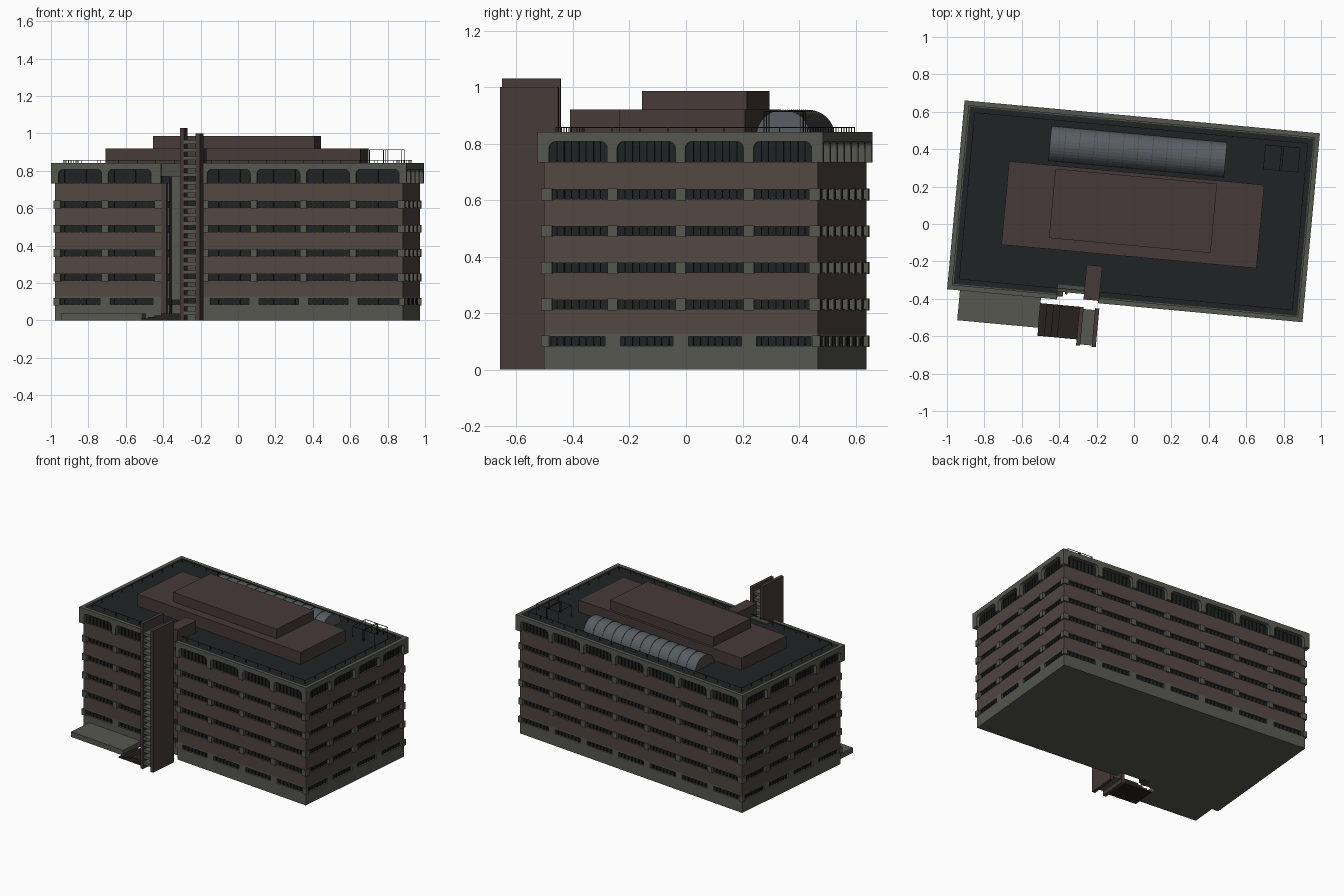
import bpy, bmesh, math
from mathutils import Matrix, Vector

if "Cube" in bpy.data.objects:
    bpy.data.objects.remove(bpy.data.objects["Cube"])

# Building is turned about 5 degrees; everything is built in its own u,v axes
M = Matrix.Translation((-0.0025, 0.068, 0)) @ Matrix.Rotation(math.radians(-5.3), 4, 'Z')


def mat(name, c):
    m = bpy.data.materials.new(name)
    m.diffuse_color = (*c, 1)
    m.use_nodes = True
    m.node_tree.nodes["Principled BSDF"].inputs["Base Color"].default_value = m.diffuse_color
    return m


BRICK = mat("brick", (0.085, 0.061, 0.053))
DARK_BRICK = mat("dark_brick", (0.062, 0.042, 0.040))
CONC = mat("concrete", (0.095, 0.095, 0.080))
ROOF = mat("roof_grey", (0.072, 0.072, 0.066))
GLASS = mat("dark_glass", (0.014, 0.017, 0.018))
VAULT = mat("vault_glass", (0.095, 0.11, 0.125))
BLACK = mat("dark_stone", (0.02, 0.014, 0.013))


def finish(name, bm, m):
    bmesh.ops.recalc_face_normals(bm, faces=bm.faces)
    me = bpy.data.meshes.new(name)
    bm.to_mesh(me)
    bm.free()
    me.materials.append(m)
    ob = bpy.data.objects.new(name, me)
    bpy.context.collection.objects.link(ob)
    ob.matrix_world = M
    return ob


def boxes(name, items, m):
    """items: (u0, u1, v0, v1, z0, z1)"""
    bm = bmesh.new()
    for a, b, c, d, e, f in items:
        t = Matrix.Translation(((a + b) / 2, (c + d) / 2, (e + f) / 2))
        bmesh.ops.create_cube(bm, size=1, matrix=t @ Matrix.Diagonal((abs(b - a), abs(d - c), abs(f - e), 1)))
    return finish(name, bm, m)


def add_prism(bm, pts, vec):
    f = bm.faces.new([bm.verts.new(p) for p in pts])
    r = bmesh.ops.extrude_face_region(bm, geom=[f])
    bmesh.ops.translate(bm, vec=vec, verts=[g for g in r['geom'] if isinstance(g, bmesh.types.BMVert)])


A, B = 0.934, 0.487            # body half sizes
RA, RB = 0.954, 0.507          # roof half sizes
N0, N1 = -0.365, -0.145        # stair recess in the front
LEVELS = [0.10, 0.23, 0.36, 0.49, 0.62]


def footprint(a, b, depth):
    v = -0.487 + depth
    return [(-a, -b), (N0, -b), (N0, v), (N1, v), (N1, -b), (a, -b), (a, b), (-a, b)]


def slab(name, a, b, depth, spans, m):
    bm = bmesh.new()
    for z0, z1 in spans:
        add_prism(bm, [(u, v, z0) for u, v in footprint(a, b, depth)], Vector((0, 0, z1 - z0)))
    return finish(name, bm, m)


# Main body: glass core with solid bands between the window strips
slab("window_core", A - 0.012, B - 0.012, 0.06, [(0.01, 0.835)], GLASS)
slab("base_wall", A, B, 0.05, [(0, 0.084), (0.117, 0.127)], CONC)
slab("brick_bands", A, B, 0.05,
     [(0.127, 0.214), (0.247, 0.344), (0.377, 0.474), (0.507, 0.604), (0.637, 0.735)], BRICK)
slab("roof_deck", RA - 0.006, RB - 0.006, 0.03, [(0.808, 0.832)], ROOF)

# Each side: map (along, outward) to (u, v), and which bays it has
SIDES = {
    "front": (lambda s, d: (s, -B - d), RA, 7),
    "back": (lambda s, d: (s, B + d), RA, 7),
    "right": (lambda s, d: (A + d, s), RB, 4),
    "left": (lambda s, d: (-A - d, s), RB, 4),
}
PIER, END, TOP, LOW = 0.035, 0.04, 0.808, 0.733


def comb(s0, s1, bays):
    """fascia outline with round-cornered openings along its lower edge"""
    pts, r = [(s0, 0.842), (s0, LOW)], 0.025
    for b0, b1 in bays:
        pts.append((b0, LOW))
        for i in range(5):
            t = math.pi / 2 * i / 4
            pts.append((b0 + r - r * math.cos(t), TOP - r + r * math.sin(t)))
        for i in range(5):
            t = math.pi / 2 * i / 4
            pts.append((b1 - r + r * math.sin(t), TOP - r + r * math.cos(t)))
        pts.append((b1, LOW))
    return pts + [(s1, LOW), (s1, 0.842)]


for side, (mp, half, n) in SIDES.items():
    w = (2 * half - 2 * END - (n - 1) * PIER) / n
    bays = [(-half + END + k * (w + PIER), -half + END + k * (w + PIER) + w) for k in range(n)]

    def sbox(s0, s1, d0, d1, z0, z1):
        (a, c), (b, d) = mp(s0, d0), mp(s1, d1)
        return (a, b, c, d, z0, z1)

    # Arcaded fascia
    groups = [(-half, half, bays)]
    if side == "front":
        groups = [(-half, N0, bays[:2]), (N1, half, bays[3:])]
    bm = bmesh.new()
    for s0, s1, bb in groups:
        o, i = Vector((*mp(0, 0.02), 0)), Vector((*mp(0, -0.006), 0))
        add_prism(bm, [(*mp(s, 0.02), z) for s, z in comb(s0, s1, bb)], i - o)
    finish(side + "_fascia", bm, CONC)

    # Window brackets at the bay lines, base piers, mullions
    if side == "front":
        bays.pop(2)
    joints = [-half + 0.032, half - 0.032] + [b[0] - PIER / 2 for b in bays[1:]]
    if side == "front":
        joints = [j for j in joints if not N0 < j < N1] + [N0 - 0.016, N1 + 0.016]
    brackets, piers, mull = [], [], []
    for j in joints:
        for z in LEVELS[1:]:
            brackets.append(sbox(j - 0.018, j + 0.018, -0.02, 0.009, z - 0.021, z + 0.021))
        piers.append(sbox(j - 0.027 if abs(j) < half - 0.04 else j - 0.012,
                          j + 0.027 if abs(j) < half - 0.04 else j + 0.012,
                          -0.02, 0, 0.08, 0.12))
    for e in (-1, 1):
        if not (side == "front" and e == 0):
            j = e * (half - 0.024)
            brackets.append(sbox(j - 0.012, j + 0.012, -0.02, 0.009, 0.08, 0.121))
    for b0, b1 in bays:
        for i in range(1, 8):
            s = b0 + (b1 - b0) * i / 8
            for z in LEVELS:
                mull.append(sbox(s - 0.0015, s + 0.0015, -0.014, -0.005, z - 0.018, z + 0.018))
            mull.append(sbox(s - 0.0015, s + 0.0015, -0.014, -0.005, 0.73, 0.81))
    boxes(side + "_brackets", brackets, CONC)
    boxes(side + "_base_piers", piers, CONC)
    boxes(side + "_mullions", mull, BLACK)

# Stair recess infill
boxes("recess_brick_jamb", [(N0, N0 + 0.03, -0.49, -0.42, 0, 0.735)], DARK_BRICK)
boxes("recess_panel", [(-0.315, -0.25, -0.445, -0.42, 0.11, 0.77)], CONC)
boxes("recess_column", [(-0.325, -0.312, -0.475, -0.42, 0, 0.77)], BLACK)
boxes("recess_lintel", [(N0, N1, -0.465, -0.43, 0.77, 0.84)], ROOF)

# Free-standing stair tower: two brick fins with plates between
boxes("tower_fins", [(-0.24, -0.218, -0.742, -0.535, 0, 1.03),
                     (-0.156, -0.134, -0.742, -0.535, 0, 1.0)], DARK_BRICK)
boxes("tower_plates", [(-0.219, -0.155, -0.735, -0.545, 0.03 + 0.0435 * i, 0.05 + 0.0435 * i)
                       for i in range(22)], CONC)
boxes("tower_link", [(-0.223, -0.139, -0.494, -0.308, 0.825, 0.92)], DARK_BRICK)

# Entrance steps and terrace
boxes("entrance_steps", [(-0.45 + 0.035 * i, -0.24, -0.71, -0.535, 0.009 * i, 0.009 * (i + 1))
                         for i in range(4)], BLACK)
boxes("terrace", [(-0.885, -0.45, -0.667, -0.48, 0, 0.037)], CONC)

# Roof storeys
boxes("lower_penthouse", [(-0.687, 0.683, -0.243, 0.205, 0.825, 0.92)], DARK_BRICK)
boxes("upper_penthouse", [(-0.437, 0.431, -0.184, 0.188, 0.915, 0.987)], DARK_BRICK)


# Barrel-vaulted skylight with ribs
def arch(u, r, h):
    return [(u, 0.32 + r * math.cos(math.pi * i / 16), 0.83 + h * math.sin(math.pi * i / 16)) for i in range(17)]


bm = bmesh.new()
add_prism(bm, arch(-0.478, 0.093, 0.087), Vector((0.943, 0, 0)))
finish("skylight_vault", bm, VAULT)
bm = bmesh.new()
for k in range(13):
    add_prism(bm, arch(-0.479 + 0.0783 * k, 0.095, 0.09), Vector((0.004, 0, 0)))
finish("skylight_ribs", bm, ROOF)

# Roof railing
rail, t, ru, rv = [], 0.0015, 0.894, 0.447
for e in (-1, 1):
    rail.append((-ru, ru, e * rv - t, e * rv + t, 0.856, 0.859))
    rail.append((e * ru - t, e * ru + t, -rv, rv, 0.856, 0.859))
    for i in range(19):
        u = -ru + 2 * ru * i / 18
        rail.append((u - t, u + t, e * rv - t, e * rv + t, 0.83, 0.859))
    for i in range(1, 9):
        v = -rv + 2 * rv * i / 9
        rail.append((e * ru - t, e * ru + t, v - t, v + t, 0.83, 0.859))
boxes("roof_railing", rail, BLACK)

# Open frame on the roof corner
frame = []
us, vs = (0.67, 0.757, 0.768, 0.856), (0.289, 0.419)
for u in us:
    frame.append((u - t, u + t, vs[0], vs[1], 0.912, 0.915))
    frame += [(u - t, u + t, v - t, v + t, 0.83, 0.915) for v in vs]
for v in vs:
    frame.append((us[0], us[3], v - t, v + t, 0.912, 0.915))
boxes("roof_frame", frame, BLACK)
